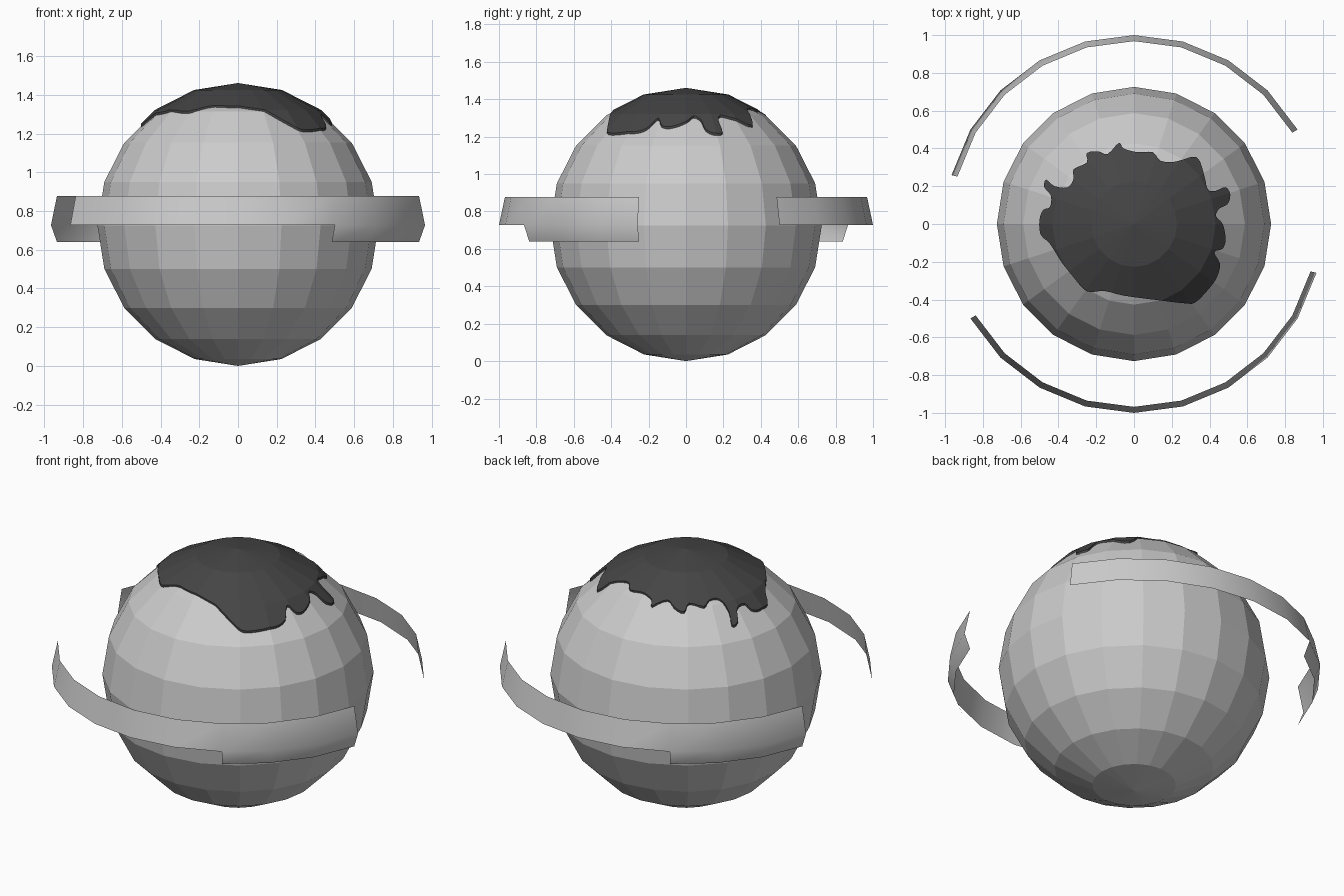
import bpy, bmesh
from math import cos, sin, radians
from mathutils import Matrix, Vector

if "Cube" in bpy.data.objects:
    bpy.data.objects.remove(bpy.data.objects["Cube"])

R = 0.726      # body radius, also height of its centre
GAP = 0.009    # thickness of the top coating


def link(name, bm):
    bmesh.ops.recalc_face_normals(bm, faces=bm.faces)
    me = bpy.data.meshes.new(name)
    bm.to_mesh(me)
    bm.free()
    ob = bpy.data.objects.new(name, me)
    bpy.context.collection.objects.link(ob)
    return ob


def ball(name, r):
    bm = bmesh.new()
    bmesh.ops.create_uvsphere(bm, u_segments=20, v_segments=10, radius=r,
                              matrix=Matrix.Translation((0, 0, R)))
    return link(name, bm)


def boolean(ob, other, op):
    mod = ob.modifiers.new(op, 'BOOLEAN')
    mod.object, mod.operation, mod.solver = other, op, 'EXACT'
    bpy.context.view_layer.objects.active = ob
    bpy.ops.object.modifier_apply(modifier=mod.name)


# Faceted round body
body = ball("body", R)

# Drippy coating on top: ragged outline seen from above
outline = [(-.08, .43), (-.055, .40), (.02, .38), (.10, .38), (.14, .335), (.22, .33),
           (.33, .355), (.37, .265), (.39, .185), (.43, .175), (.485, .195), (.51, .155),
           (.495, .105), (.45, .08), (.435, .04), (.47, 0), (.485, -.08), (.47, -.13),
           (.425, -.15), (.455, -.21), (.44, -.28), (.395, -.345), (.325, -.415),
           (.27, -.42), (.14, -.405), (-.05, -.38), (-.155, -.355), (-.235, -.36),
           (-.275, -.335), (-.33, -.27), (-.385, -.20), (-.445, -.105), (-.495, -.055),
           (-.50, .025), (-.48, .075), (-.445, .09), (-.44, .15), (-.475, .195),
           (-.465, .235), (-.42, .20), (-.35, .195), (-.32, .24), (-.32, .29),
           (-.25, .325), (-.25, .375), (-.19, .385), (-.14, .37)]


def smooth_loop(pts, steps=3):
    pts = [Vector(p) for p in pts]
    n, out = len(pts), []
    for i in range(n):
        a, b, c, d = (pts[(i + k) % n] for k in (-1, 0, 1, 2))
        for s in range(steps):
            t = s / steps
            out.append(0.5 * (2 * b + (c - a) * t + (2 * a - 5 * b + 4 * c - d) * t ** 2
                              + (3 * b - a - 3 * c + d) * t ** 3))
    return out


bm = bmesh.new()
face = bm.faces.new([bm.verts.new((p.x, p.y, 0.9)) for p in smooth_loop(outline)])
ext = bmesh.ops.extrude_face_region(bm, geom=[face], use_keep_orig=True)
bmesh.ops.translate(bm, vec=(0, 0, 0.8),
                    verts=[g for g in ext["geom"] if isinstance(g, bmesh.types.BMVert)])
cutter = link("coating_cutter", bm)
cutter.hide_render = True

coating = ball("top_coating", R + GAP)
boolean(coating, cutter, 'INTERSECT')
boolean(coating, body, 'DIFFERENCE')
bpy.data.objects.remove(cutter)
dark = bpy.data.materials.new("dark_coating")
dark.diffuse_color = (0.06, 0.06, 0.06, 1)
dark.use_nodes = True
dark.node_tree.nodes["Principled BSDF"].inputs["Base Color"].default_value = dark.diffuse_color
coating.data.materials.clear()
coating.data.materials.append(dark)

# Thin curved bands around the body, each with a wider end
LEVELS = [(0.968, 0.64), (1.0, 0.727), (0.968, 0.878)]


def band(name, turn):
    bm = bmesh.new()
    grid = [[bm.verts.new((r * cos(radians(a)), r * sin(radians(a)), z)) for r, z in LEVELS]
            for a in range(210 + turn, 346 + turn, 15)]
    for i in range(len(grid) - 1):
        for j in (0, 1):
            if j == 1 or i >= 6:
                bm.faces.new((grid[i][j], grid[i + 1][j], grid[i + 1][j + 1], grid[i][j + 1]))
    bmesh.ops.delete(bm, geom=[v for v in bm.verts if not v.link_faces], context='VERTS')
    for f in bm.faces:
        f.smooth = True
    return link(name, bm)


band("front_band", 0)
band("back_band", 180)
